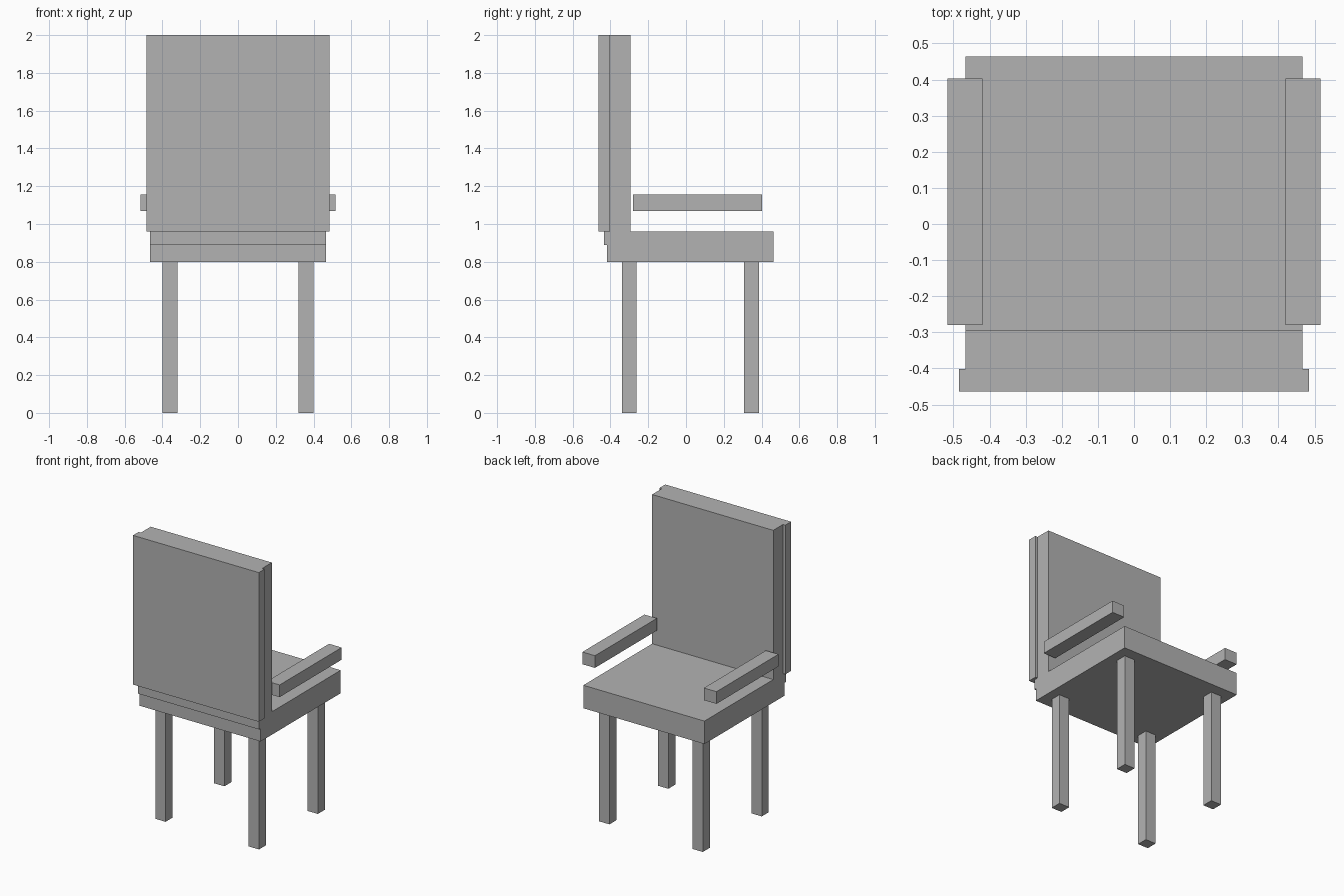
import bpy
import bmesh
from mathutils import Vector

default_cube = bpy.data.objects.get("Cube")
if default_cube:
    bpy.data.objects.remove(default_cube, do_unlink=True)

grey = bpy.data.materials.new("plain_grey")
grey.use_nodes = True
colour = (0.45, 0.45, 0.45, 1)
grey.diffuse_color = colour
grey.node_tree.nodes["Principled BSDF"].inputs["Base Color"].default_value = colour


def box(name, x, y, z):
    """Flat-sided box spanning the given (low, high) range on each axis."""
    low, high = (Vector(corner) for corner in zip(x, y, z))
    bm = bmesh.new()
    bmesh.ops.create_cube(bm, size=1)
    bmesh.ops.scale(bm, vec=high - low, verts=bm.verts)
    mesh = bpy.data.meshes.new(name)
    bm.to_mesh(mesh)
    bm.free()
    mesh.materials.append(grey)
    obj = bpy.data.objects.new(name, mesh)
    obj.location = (low + high) / 2
    bpy.context.collection.objects.link(obj)
    return obj


# Seat and the two layers of the backrest
box("seat", (-0.467, 0.467), (-0.418, 0.464), (0.8, 0.96))
box("backrest_cushion", (-0.467, 0.467), (-0.434, -0.294), (0.89, 2.0))
box("backrest_panel", (-0.485, 0.485), (-0.464, -0.402), (0.96, 2.0))

# Paired armrests and legs
for side, sign in (("left", 1), ("right", -1)):
    def across(inner, outer):
        return sorted((sign * inner, sign * outer))

    box(side + "_armrest", across(0.42, 0.517), (-0.28, 0.403), (1.07, 1.155))
    box(side + "_backrest_leg", across(0.32, 0.4), (-0.34, -0.263), (0, 0.8))
    box(side + "_seat_edge_leg", across(0.32, 0.4), (0.308, 0.386), (0, 0.8))
